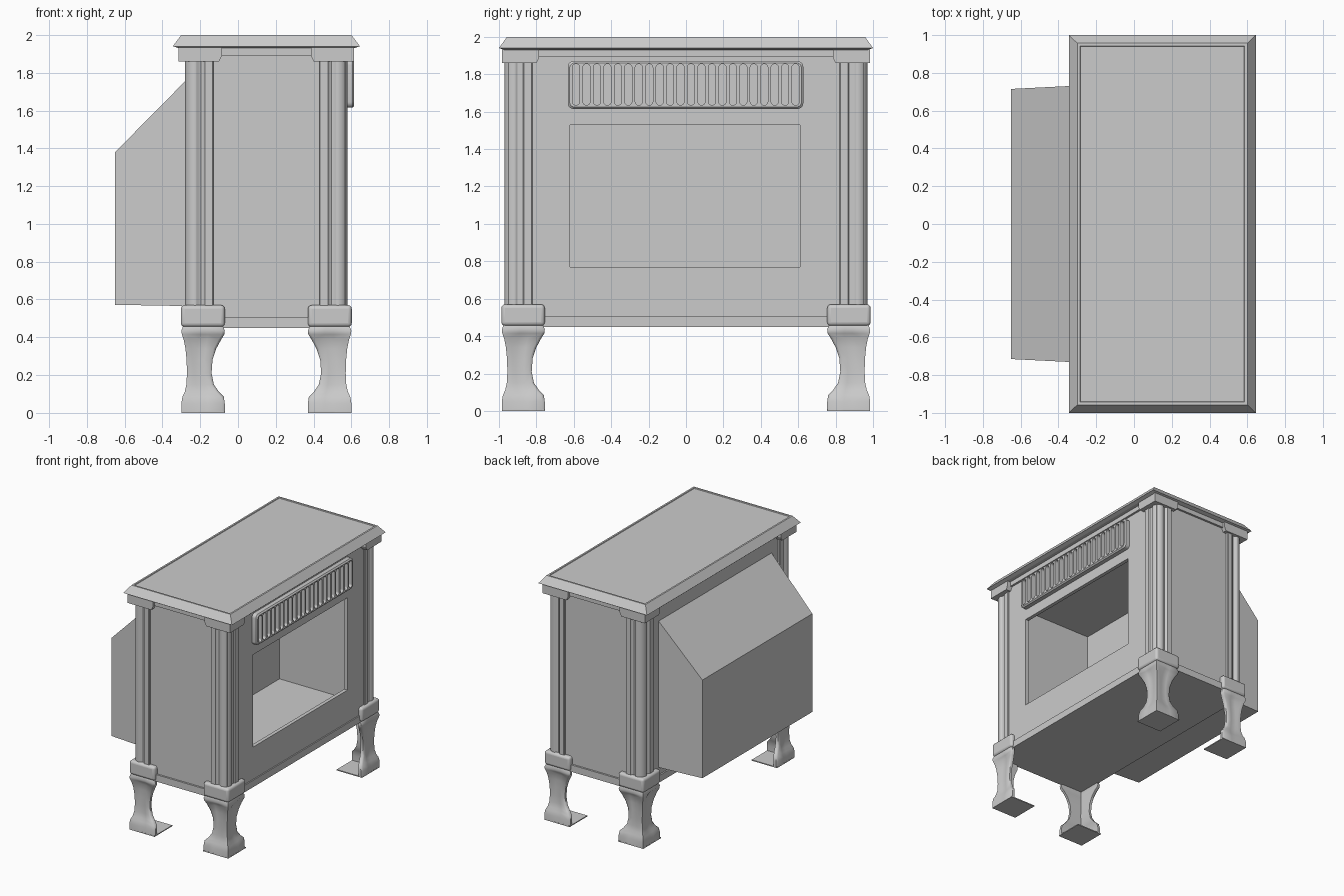
import bpy, bmesh, math

if "Cube" in bpy.data.objects:
    bpy.data.objects.remove(bpy.data.objects["Cube"])

CX = 0.15  # centre line of the stove body (the rear box makes it off-centre)


def loft(name, rings, x=0.0, smooth=None, mirror=False):
    """Skin a list of equal-length point rings and cap both ends."""
    bm = bmesh.new()
    vs = [[bm.verts.new(p) for p in r] for r in rings]
    n = len(rings[0])
    for a, b in zip(vs, vs[1:]):
        for i in range(n):
            j = (i + 1) % n
            bm.faces.new((a[i], a[j], b[j], b[i]))
    bm.faces.new(vs[0])
    bm.faces.new(vs[-1])
    bmesh.ops.recalc_face_normals(bm, faces=bm.faces)
    me = bpy.data.meshes.new(name)
    bm.to_mesh(me)
    bm.free()
    ob = bpy.data.objects.new(name, me)
    bpy.context.collection.objects.link(ob)
    ob.location.x = x
    if smooth:
        bpy.ops.object.select_all(action='DESELECT')
        ob.select_set(True)
        bpy.context.view_layer.objects.active = ob
        bpy.ops.object.shade_smooth_by_angle(angle=math.radians(smooth))
    if mirror:
        m = ob.modifiers.new("four_corners", 'MIRROR')
        m.use_axis = (True, True, False)
    return ob


def rect(x0, x1, y0, y1, z):
    return [(x0, y0, z), (x1, y0, z), (x1, y1, z), (x0, y1, z)]


def box(name, x0, x1, y0, y1, z0, z1, **kw):
    return loft(name, [rect(x0, x1, y0, y1, z0), rect(x0, x1, y0, y1, z1)], **kw)


def round_rect(y0, y1, z0, z1, r, seg=5):
    pts = []
    for cy, cz, a0 in ((y1 - r, z1 - r, 0), (y0 + r, z1 - r, 90),
                       (y0 + r, z0 + r, 180), (y1 - r, z0 + r, 270)):
        for i in range(seg + 1):
            a = math.radians(a0 + 90 * i / seg)
            pts.append((cy + r * math.cos(a), cz + r * math.sin(a)))
    return pts


def cut(ob, cutter):
    cutter.hide_render = True
    cutter.hide_viewport = True
    m = ob.modifiers.new("cut", 'BOOLEAN')
    m.operation = 'DIFFERENCE'
    m.solver = 'EXACT'
    m.object = cutter


# Body with firebox cavity and window opening
body = box("body", -0.265, 0.57, -0.95, 0.95, 0.45, 1.93)
cut(body, box("cavity_cutter", -0.07, 0.54, -0.64, 0.64, 0.68, 1.62))
cut(body, box("window_cutter", 0.5, 0.7, -0.62, 0.61, 0.77, 1.53))

# Base rail: thin strips around the bottom of the body
box("base_rail", -0.277, 0.58, -0.965, 0.965, 0.448, 0.505)

# Rear box, tapering slightly towards the back
side = [(-0.65, 0.572), (-0.65, 1.38), (-0.255, 1.78), (-0.255, 0.565)]
half_y = lambda x: 0.715 + (x + 0.65) * 0.05
loft("rear_box", [[(x, s * half_y(x), z) for x, z in side] for s in (-1, 1)])

# Top slab with sloped rim and shallow inset panel
loft("top_slab", [rect(-a, a, -b, b, z) for a, b, z in (
    (0.465, 0.97, 1.93), (0.495, 1.0, 1.94), (0.45, 0.957, 2.0),
    (0.436, 0.943, 2.0), (0.433, 0.94, 1.995))], x=CX)

# Frieze below the top, with deeper corner capitals
box("frieze", -0.437, 0.437, -0.967, 0.967, 1.892, 1.934, x=CX)
loft("corner_capital", [rect(a, 0.465, b, 0.985, z) for a, b, z in (
    (0.25, 0.80, 1.86), (0.235, 0.785, 1.89), (0.235, 0.785, 1.933))],
    x=CX, mirror=True)

# Moulded corner columns
half = [(0.28, 0.90), (0.28, 0.965), (0.285, 0.97), (0.325, 0.97), (0.332, 0.96),
        (0.345, 0.954), (0.358, 0.957), (0.368, 0.968)]
half += [(0.375 + 0.055 * math.sin(a), 0.915 + 0.055 * math.cos(a))
         for a in (math.radians(11.25 * i) for i in range(5))]
outline = half + [(y - 0.54, x + 0.54) for x, y in half[-2::-1]]
loft("corner_column", [[(x, y, z) for x, y in outline] for z in (0.5, 1.88)],
     x=CX, smooth=35, mirror=True)

# Rounded blocks between columns and legs
block = box("corner_block", 0.22, 0.452, 0.755, 0.987, 0.455, 0.57, x=CX, smooth=40)
bev = block.modifiers.new("round", 'BEVEL')
bev.width = 0.02
bev.segments = 4
mir = block.modifiers.new("four_corners", 'MIRROR')
mir.use_axis = (True, True, False)

# Legs: angle-shaped shells with a waist and hollowed faces
rows = [(0.0, 0.0, 0.23, 0.0), (0.05, 0.0, 0.23, 0.004), (0.085, 0.006, 0.225, 0.008),
        (0.11, 0.018, 0.20, 0.008), (0.15, 0.027, 0.172, 0.006), (0.21, 0.03, 0.16, 0.004),
        (0.28, 0.028, 0.165, 0.006), (0.34, 0.022, 0.185, 0.010), (0.39, 0.012, 0.212, 0.014),
        (0.415, 0.003, 0.228, 0.010), (0.435, 0.0, 0.23, 0.0), (0.46, 0.01, 0.22, 0.0)]
rings = []
for z, o, e, h in rows:
    m = (o + e) / 2
    arm = [(e, o + 0.03), (e, o + 0.01), (e - 0.015, o), (m + 0.025, o + h),
           (m - 0.02, o + h), (o + 0.03, o)]
    ring = arm + [(o, o)] + [(v, u) for u, v in arm[::-1]] + [(o + 0.03, o + 0.03)]
    rings.append([(0.45 - u, 0.985 - v, z) for u, v in ring])
loft("leg", rings, x=CX, smooth=50, mirror=True)
box("foot_plate", 0.22, 0.45, 0.755, 0.985, 0.0, 0.008, x=CX, mirror=True)

# Vent grille: rounded plate with a row of vertical slots
plate = round_rect(-0.632, 0.627, 1.615, 1.87, 0.03)
small = round_rect(-0.622, 0.617, 1.625, 1.86, 0.025)
grille = loft("vent_grille", [[(x, y, z) for y, z in p] for x, p in (
    (0.565, plate), (0.605, plate), (0.615, small))], smooth=30)
slots = []
for i in range(22):
    y = -0.588 + i * 0.0559
    pts = round_rect(y - 0.019, y + 0.019, 1.635, 1.855, 0.018)
    slots.append(loft("slot", [[(x, a, b) for a, b in pts] for x in (0.575, 0.65)]))
bpy.ops.object.select_all(action='DESELECT')
for s in slots:
    s.select_set(True)
bpy.context.view_layer.objects.active = slots[0]
bpy.ops.object.join()
slots[0].name = "slot_cutter"
cut(grille, slots[0])
